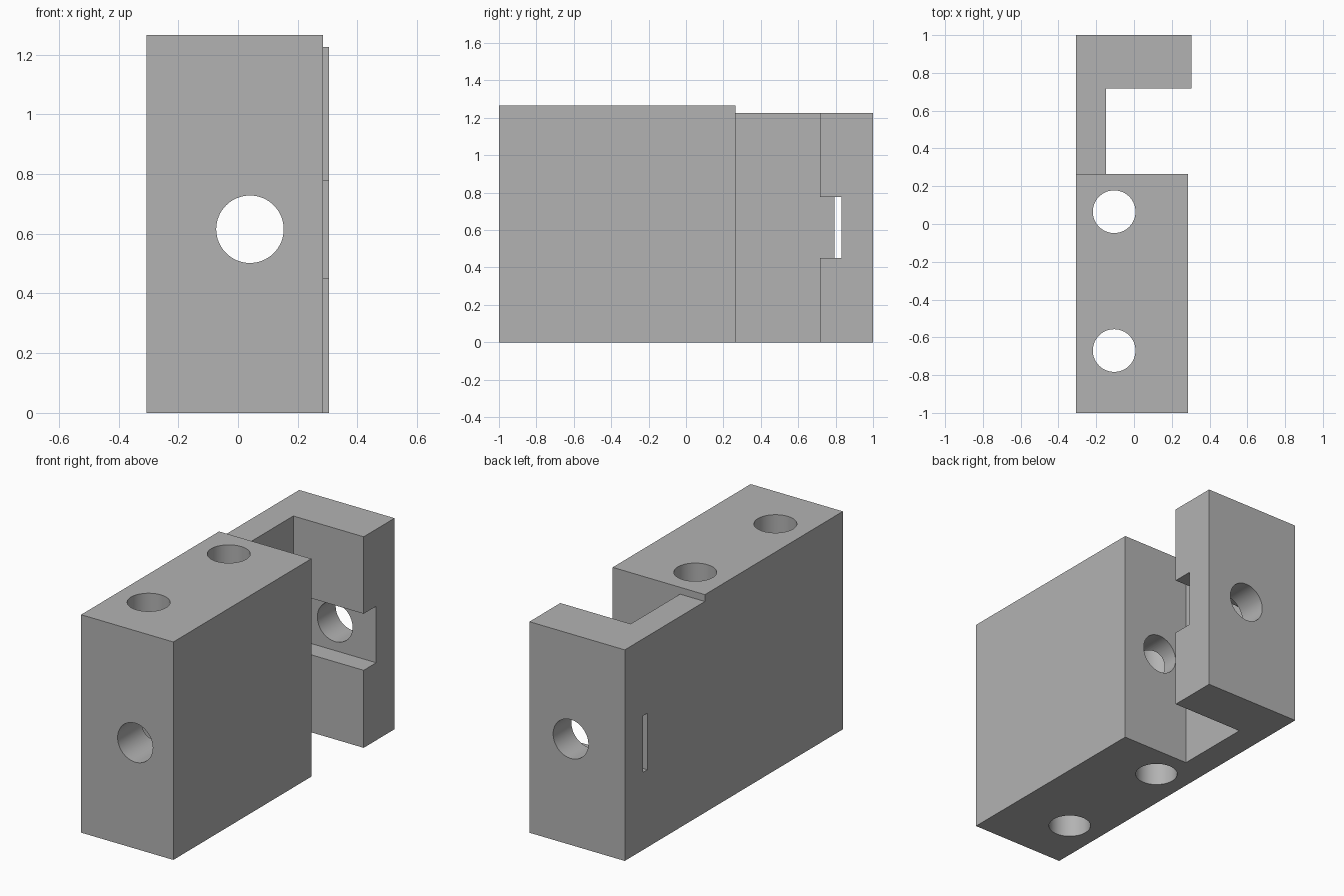
import bpy
import bmesh
import math
from mathutils import Matrix, Vector

old = bpy.data.objects.get("Cube")
if old:
    bpy.data.objects.remove(old, do_unlink=True)

grey = bpy.data.materials.new("plain grey")
grey.use_nodes = True
colour = (0.45, 0.45, 0.45, 1)
grey.diffuse_color = colour
grey.node_tree.nodes["Principled BSDF"].inputs["Base Color"].default_value = colour


def add_object(name, bm):
    bmesh.ops.recalc_face_normals(bm, faces=bm.faces)
    mesh = bpy.data.meshes.new(name)
    bm.to_mesh(mesh)
    bm.free()
    mesh.materials.append(grey)
    obj = bpy.data.objects.new(name, mesh)
    bpy.context.collection.objects.link(obj)
    return obj


def prism(name, outline, z0, z1):
    """Extrude a plan outline from z0 up to z1."""
    bm = bmesh.new()
    base = bm.faces.new([bm.verts.new((x, y, z0)) for x, y in outline])
    top = bmesh.ops.extrude_face_region(bm, geom=[base])["geom"]
    verts = [v for v in top if isinstance(v, bmesh.types.BMVert)]
    bmesh.ops.translate(bm, verts=verts, vec=(0, 0, z1 - z0))
    return add_object(name, bm)


def box(name, x0, x1, y0, y1, z0, z1):
    return prism(name, [(x0, y0), (x1, y0), (x1, y1), (x0, y1)], z0, z1)


def rod(name, centre, axis, length):
    bm = bmesh.new()
    turn = Vector((0, 0, 1)).rotation_difference(Vector(axis)).to_matrix().to_4x4()
    bmesh.ops.create_cone(bm, cap_ends=True, segments=64, radius1=0.113,
                          radius2=0.113, depth=length,
                          matrix=Matrix.Translation(centre) @ turn)
    return add_object(name, bm)


def combine(target, tool, operation):
    """Apply a boolean, then remove its helper."""
    tool.hide_render = True
    mod = target.modifiers.new(operation.lower(), "BOOLEAN")
    mod.operation, mod.solver, mod.object = operation, "EXACT", tool
    bpy.context.view_layer.objects.active = target
    bpy.ops.object.modifier_apply(modifier=mod.name)
    bpy.data.objects.remove(tool, do_unlink=True)


LEFT, WEB, SHOULDER, BACK = -0.307, -0.147, 0.265, 0.717

# Main block with the lower hooked arm behind it
block = box("hooked_block", LEFT, 0.285, -1, SHOULDER, 0, 1.265)
arm = prism("hooked_arm", [(LEFT, SHOULDER), (WEB, SHOULDER), (WEB, BACK),
                           (0.305, BACK), (0.305, 1), (LEFT, 1)], 0, 1.225)
combine(block, arm, "UNION")

# Groove across the hook, and the narrow slot leading out of the side
combine(block, box("groove", WEB, 0.5, 0.6, 0.832, 0.45, 0.778), "DIFFERENCE")
combine(block, box("slot", -0.5, 0, 0.793, 0.832, 0.45, 0.778), "DIFFERENCE")

# Two upright bores and one long bore
for y in (0.065, -0.67):
    combine(block, rod("upright_bore", (-0.105, y, 0.6), (0, 0, 1), 2), "DIFFERENCE")
combine(block, rod("long_bore", (0.04, 0, 0.615), (0, 1, 0), 3), "DIFFERENCE")

bpy.ops.object.select_all(action="DESELECT")
block.select_set(True)
bpy.context.view_layer.objects.active = block
bpy.ops.object.shade_smooth_by_angle(angle=math.radians(30))
